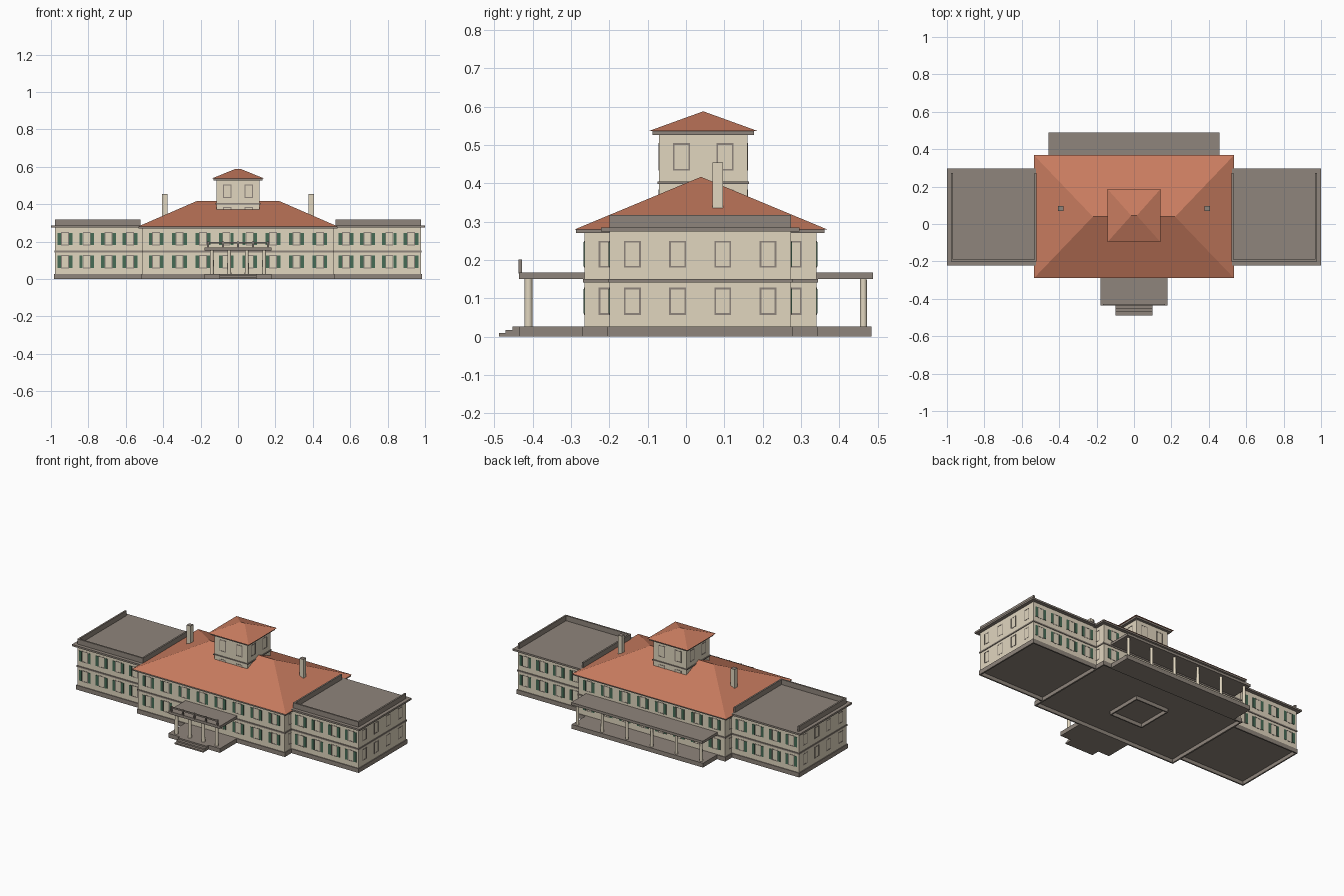
import bpy, bmesh, math

if "Cube" in bpy.data.objects:
    bpy.data.objects.remove(bpy.data.objects["Cube"])


def material(name, rgb):
    m = bpy.data.materials.new(name)
    m.diffuse_color = (*rgb, 1)
    m.use_nodes = True
    m.node_tree.nodes["Principled BSDF"].inputs["Base Color"].default_value = m.diffuse_color
    return m


WALL = material("cream wall", (0.75, 0.67, 0.52))
STONE = material("grey stone", (0.275, 0.235, 0.20))
TILE = material("terracotta tile", (0.58, 0.20, 0.115))
GREEN = material("shutter green", (0.063, 0.15, 0.093))


def add_box(bm, x0, x1, y0, y1, z0, z1):
    vs = bmesh.ops.create_cube(bm, size=1)["verts"]
    for v in vs:
        v.co.x = x1 if v.co.x > 0 else x0
        v.co.y = y1 if v.co.y > 0 else y0
        v.co.z = z1 if v.co.z > 0 else z0


def finish(bm, name, mat):
    bmesh.ops.recalc_face_normals(bm, faces=bm.faces)
    me = bpy.data.meshes.new(name)
    bm.to_mesh(me)
    bm.free()
    me.materials.append(mat)
    ob = bpy.data.objects.new(name, me)
    bpy.context.collection.objects.link(ob)
    return ob


def boxes(name, mat, *items):
    bm = bmesh.new()
    for b in items:
        add_box(bm, *b)
    return finish(bm, name, mat)


def grow(r, d):
    return (r[0] - d, r[1] + d, r[2] - d, r[3] + d)


def ring(name, mat, rect, t, z0, z1):
    """Hollow rectangular band of wall thickness t."""
    x0, x1, y0, y1 = rect
    return boxes(name, mat, (x0, x1, y0, y0 + t, z0, z1), (x0, x1, y1 - t, y1, z0, z1),
                 (x0, x0 + t, y0 + t, y1 - t, z0, z1), (x1 - t, x1, y0 + t, y1 - t, z0, z1))


def hip_roof(name, rect, z0, z1, ridge):
    x0, x1, y0, y1 = rect
    ym = (y0 + y1) / 2
    bm = bmesh.new()
    a, b, c, d = [bm.verts.new(p) for p in
                  ((x0, y0, z0), (x1, y0, z0), (x1, y1, z0), (x0, y1, z0))]
    l, r = bm.verts.new((-ridge, ym, z1)), bm.verts.new((ridge, ym, z1))
    for f in ((a, b, r, l), (b, c, r), (c, d, l, r), (d, a, l), (d, c, b, a)):
        bm.faces.new(f)
    return finish(bm, name, TILE)


def columns(name, xs, y, z0, z1, rad):
    bm = bmesh.new()
    for x in xs:
        vs = bmesh.ops.create_cone(bm, cap_ends=True, segments=16, radius1=rad,
                                   radius2=rad * 0.9, depth=z1 - z0)["verts"]
        bmesh.ops.translate(bm, verts=vs, vec=(x, y, (z0 + z1) / 2))
    ob = finish(bm, name, WALL)
    bpy.context.view_layer.objects.active = ob
    ob.select_set(True)
    bpy.ops.object.shade_smooth_by_angle(angle=math.radians(35))
    ob.select_set(False)


frames, shutters = bmesh.new(), bmesh.new()


def panel(bm, axis, plane, out, u0, u1, z0, z1, t):
    """Thin plate on a wall facing along the given axis."""
    n0, n1 = sorted((plane - out * 0.002, plane + out * t))
    if axis == "y":
        add_box(bm, u0, u1, n0, n1, z0, z1)
    else:
        add_box(bm, n0, n1, u0, u1, z0, z1)


def window(axis, plane, out, u, z0, z1, w, shuttered=False):
    h, b = w / 2, 0.0045
    for r in ((u - h, u - h + b, z0, z1), (u + h - b, u + h, z0, z1),
              (u - h + b, u + h - b, z0, z0 + b), (u - h + b, u + h - b, z1 - b, z1)):
        panel(frames, axis, plane, out, *r, 0.0012)
    if shuttered:
        for s in (-1, 1):
            c = u + s * (h + 0.0095)
            panel(shutters, axis, plane, out, c - 0.009, c + 0.009, z0 + 0.003, z1 - 0.003, 0.0025)


MAIN = (-0.51, 0.51, -0.265, 0.34)
RIGHT = (0.51, 0.978, -0.2, 0.274)
LEFT = (-0.978, -0.51, -0.2, 0.274)
TOWER = (-0.115, 0.115, -0.07, 0.16)
FLOORS = ((0.057, 0.128), (0.18, 0.25))

# Blocks with hollow plinth, floor slab, string course and eaves
for name, r, drop in (("main", MAIN, 0.004), ("right_wing", RIGHT, 0), ("left_wing", LEFT, 0)):
    boxes(name + "_walls", WALL, (*r, 0.026, 0.28 - drop))
    boxes(name + "_floor", STONE, (*r, 0.023, 0.0265))
    ring(name + "_plinth", STONE, grow(r, 0.005), 0.009, 0, 0.027)
    boxes(name + "_string_course", STONE, (*grow(r, 0.004), 0.142, 0.151))
    boxes(name + "_eaves", STONE, (*grow(r, 0.022), 0.274 - drop, 0.285 - drop))

# Footing below the tower
ring("tower_footing", STONE, grow(TOWER, 0.003), 0.008, 0, 0.027)

# Wing parapets, open at the back
for name, s in (("right", 1), ("left", -1)):
    xi, xo = 0.522, 0.978
    walls = [(xi, xi + 0.01, -0.2, 0.274), (xo - 0.01, xo, -0.2, 0.274),
             (xi + 0.01, xo - 0.01, -0.2, -0.19)]
    boxes(name + "_parapet", STONE, *[
        (min(s * a, s * b), max(s * a, s * b), c, d, 0.28, 0.317) for a, b, c, d in walls])

# Main roof, chimneys with dark tops
hip_roof("main_roof", (-0.535, 0.535, -0.29, 0.368), 0.28, 0.417, 0.22)
boxes("chimneys", WALL, *[(x - 0.014, x + 0.014, 0.069, 0.097, 0.33, 0.453)
                          for x in (-0.392, 0.392)])
boxes("chimney_tops", STONE, *[(x - 0.014, x + 0.014, 0.069, 0.097, 0.453, 0.455)
                               for x in (-0.392, 0.392)])

# Tower
boxes("tower_walls", WALL, (*TOWER, 0.3, 0.532))
boxes("tower_string_course", STONE, (*grow(TOWER, 0.005), 0.399, 0.405))
boxes("tower_eaves", STONE, (*grow(TOWER, 0.017), 0.526, 0.539))
hip_roof("tower_roof", grow(TOWER, 0.026), 0.537, 0.588, 0.015)

# Front porch with steps and balcony rail
boxes("front_porch_floor", STONE, (-0.18, 0.18, -0.436, -0.269, 0, 0.027))
boxes("front_steps", STONE, *[(-0.1, 0.1, -0.488 + 0.0175 * i, -0.43, 0.009 * i, 0.009 * (i + 1))
                              for i in range(3)])
boxes("front_porch_roof", STONE, (-0.18, 0.18, -0.436, -0.26, 0.151, 0.168))
columns("front_columns", (-0.14, -0.047, 0.047, 0.14), -0.411, 0.025, 0.154, 0.011)
boxes("balcony_rail", STONE, (-0.165, 0.165, -0.436, -0.429, 0.19, 0.199),
      *[(x - 0.005, x + 0.005, -0.437, -0.428, 0.165, 0.201)
        for x in (-0.16, -0.08, 0, 0.08, 0.16)])

# Back veranda
boxes("back_porch_floor", STONE, (-0.457, 0.457, 0.344, 0.484, 0, 0.027))
boxes("back_porch_roof", STONE, (-0.457, 0.457, 0.335, 0.488, 0.151, 0.167))
columns("back_columns", [-0.43 + 0.172 * i for i in range(6)], 0.463, 0.025, 0.154, 0.0095)

# Windows of the three blocks
for z0, z1 in FLOORS:
    for s in (-1, 1):
        for i in range(4):
            xm, xw = s * (0.0625 + 0.125 * i), s * (0.577 + 0.116 * i)
            for out, ym, yw in ((-1, MAIN[2], RIGHT[2]), (1, MAIN[3], RIGHT[3])):
                window("y", ym, out, xm, z0, z1, 0.042, True)
                window("y", yw, out, xw, z0, z1, 0.042, True)
            window("x", s * 0.978, s, -0.14 + 0.118 * i, z0, z1, 0.044)
        for y in (-0.206, 0.28):
            window("x", s * 0.51, s, y, z0, z1, 0.044)

# Tower windows
for z0, z1 in ((0.433, 0.505), (0.312, 0.384)):
    for s in (-1, 1):
        for u in (-0.057, 0.057):
            window("y", TOWER[2] if s < 0 else TOWER[3], s, u, z0, z1, 0.045)
            window("x", s * 0.115, s, 0.045 + u, z0, z1, 0.045)

finish(frames, "window_frames", STONE)
finish(shutters, "shutters", GREEN)
